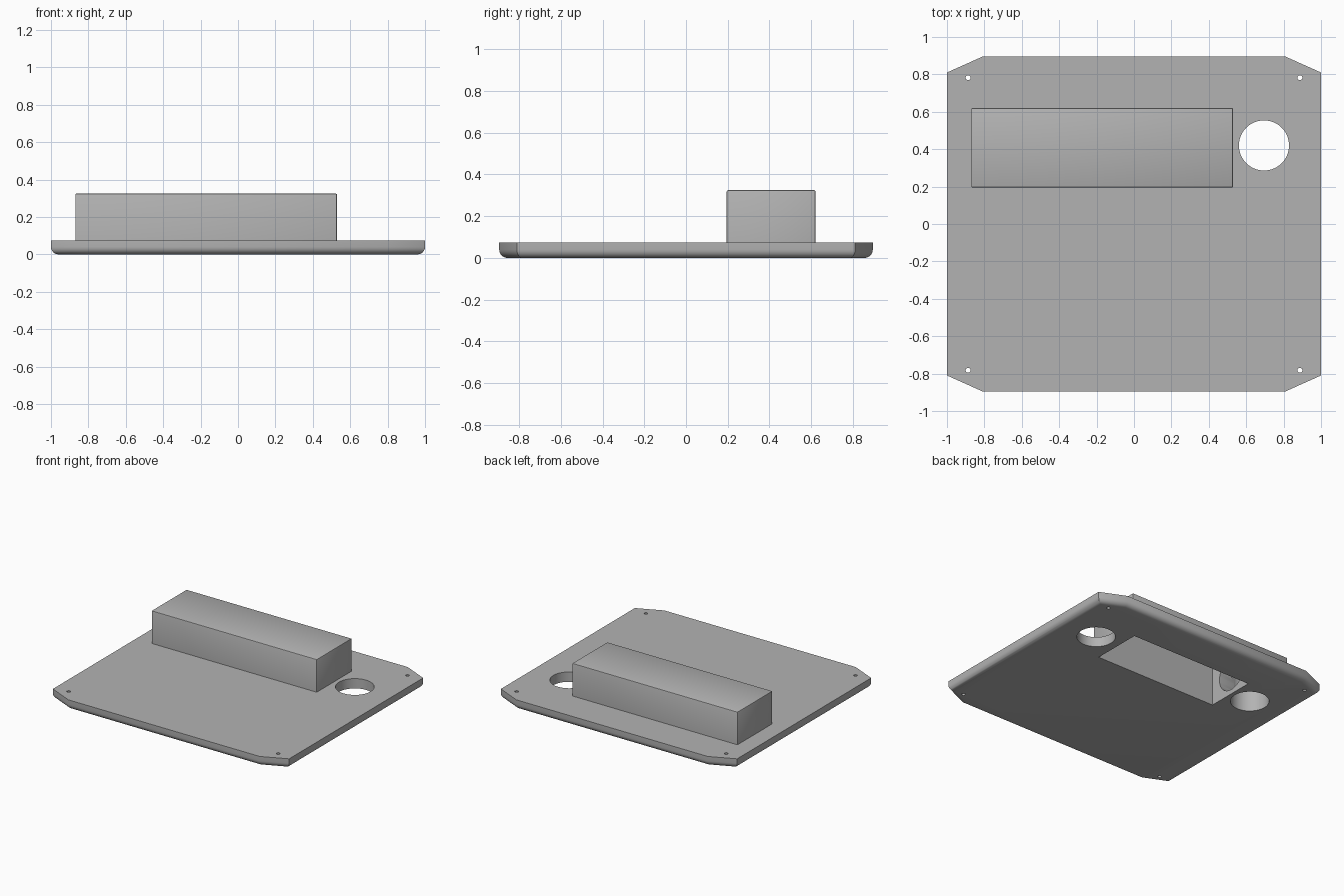
import bpy, bmesh, math
from mathutils import Matrix, Vector

old = bpy.data.objects.get("Cube")
if old:
    bpy.data.objects.remove(old, do_unlink=True)

GREY = (0.45, 0.45, 0.45, 1)
grey = bpy.data.materials.new("plain_grey")
grey.use_nodes = True
grey.diffuse_color = GREY
grey.node_tree.nodes["Principled BSDF"].inputs["Base Color"].default_value = GREY


def finish(name, bm):
    bmesh.ops.recalc_face_normals(bm, faces=bm.faces)
    mesh = bpy.data.meshes.new(name)
    bm.to_mesh(mesh)
    bm.free()
    mesh.materials.append(grey)
    obj = bpy.data.objects.new(name, mesh)
    bpy.context.collection.objects.link(obj)
    return obj


def prism(outline, z0, z1):
    bm = bmesh.new()
    base = bm.faces.new([bm.verts.new((x, y, z0)) for x, y in outline])
    top = bmesh.ops.extrude_face_region(bm, geom=[base])["geom"]
    verts = [g for g in top if isinstance(g, bmesh.types.BMVert)]
    bmesh.ops.translate(bm, verts=verts, vec=(0, 0, z1 - z0))
    if not any(base == f for f in bm.faces):
        bm.faces.new([v for v in bm.verts if v not in verts])
    return bm


def rect(x0, x1, y0, y1):
    return [(x0, y0), (x1, y0), (x1, y1), (x0, y1)]


def cylinder(name, start, end, radius, sides):
    a, b = Vector(start), Vector(end)
    turn = (b - a).to_track_quat('Z', 'Y').to_matrix().to_4x4()
    bm = bmesh.new()
    bmesh.ops.create_cone(bm, cap_ends=True, segments=sides, radius1=radius,
                          radius2=radius, depth=(b - a).length,
                          matrix=Matrix.Translation((a + b) / 2) @ turn)
    return finish(name, bm)


def cut(target, cutters):
    bpy.context.view_layer.objects.active = target
    for c in cutters:
        mod = target.modifiers.new("cut", 'BOOLEAN')
        mod.operation, mod.solver, mod.object = 'DIFFERENCE', 'EXACT', c
        bpy.ops.object.modifier_apply(modifier=mod.name)


# Base plate: clipped corners, rounded lower rim
W, D, T = 1.0, 0.895, 0.075
CX, CY = 0.81, 0.81
outline = [(-CX, -D), (CX, -D), (W, -CY), (W, CY),
           (CX, D), (-CX, D), (-W, CY), (-W, -CY)]
bm = prism(outline, 0, T)
rim = [e for e in bm.edges if all(v.co.z < 0.001 for v in e.verts)]
bmesh.ops.bevel(bm, geom=rim, offset=0.04, segments=6, profile=0.5,
                affect='EDGES')
plate = finish("base_plate", bm)

# Raised housing with slightly eased edges
bm = prism(rect(-0.87, 0.53, 0.195, 0.62), T, 0.325)
eased = [e for e in bm.edges if any(v.co.z > T + 0.01 for v in e.verts)]
bmesh.ops.bevel(bm, geom=eased, offset=0.007, segments=2, profile=0.5,
                affect='EDGES')
housing = finish("housing", bm)

# Cutters: chamber open below, twin round ports, tunnel and screw holes
PX, PY, R = 0.695, 0.42, 0.134
chamber = finish("chamber_cutter", prism(rect(-0.53, 0.5, 0.215, 0.6), -0.1, 0.3))
ports = [cylinder("port_cutter", (s * PX, PY, -0.1), (s * PX, PY, 0.3), R, 64)
         for s in (-1, 1)]
tunnel = cylinder("tunnel_cutter", (-PX, PY, 0.165), (-0.45, PY, 0.165), 0.13, 64)
screws = [cylinder("screw_cutter", (sx * 0.887, sy * 0.782, -0.1),
                   (sx * 0.887, sy * 0.782, 0.2), 0.013, 20)
          for sx in (-1, 1) for sy in (-1, 1)]

cut(plate, [chamber, tunnel] + ports + screws)
cut(housing, [chamber, ports[0], tunnel])
for c in [chamber, tunnel] + ports + screws:
    bpy.data.objects.remove(c, do_unlink=True)

# Smooth curved surfaces, keep corners sharp
for obj in (plate, housing):
    bpy.ops.object.select_all(action='DESELECT')
    obj.select_set(True)
    bpy.context.view_layer.objects.active = obj
    bpy.ops.object.shade_smooth_by_angle(angle=math.radians(30))
